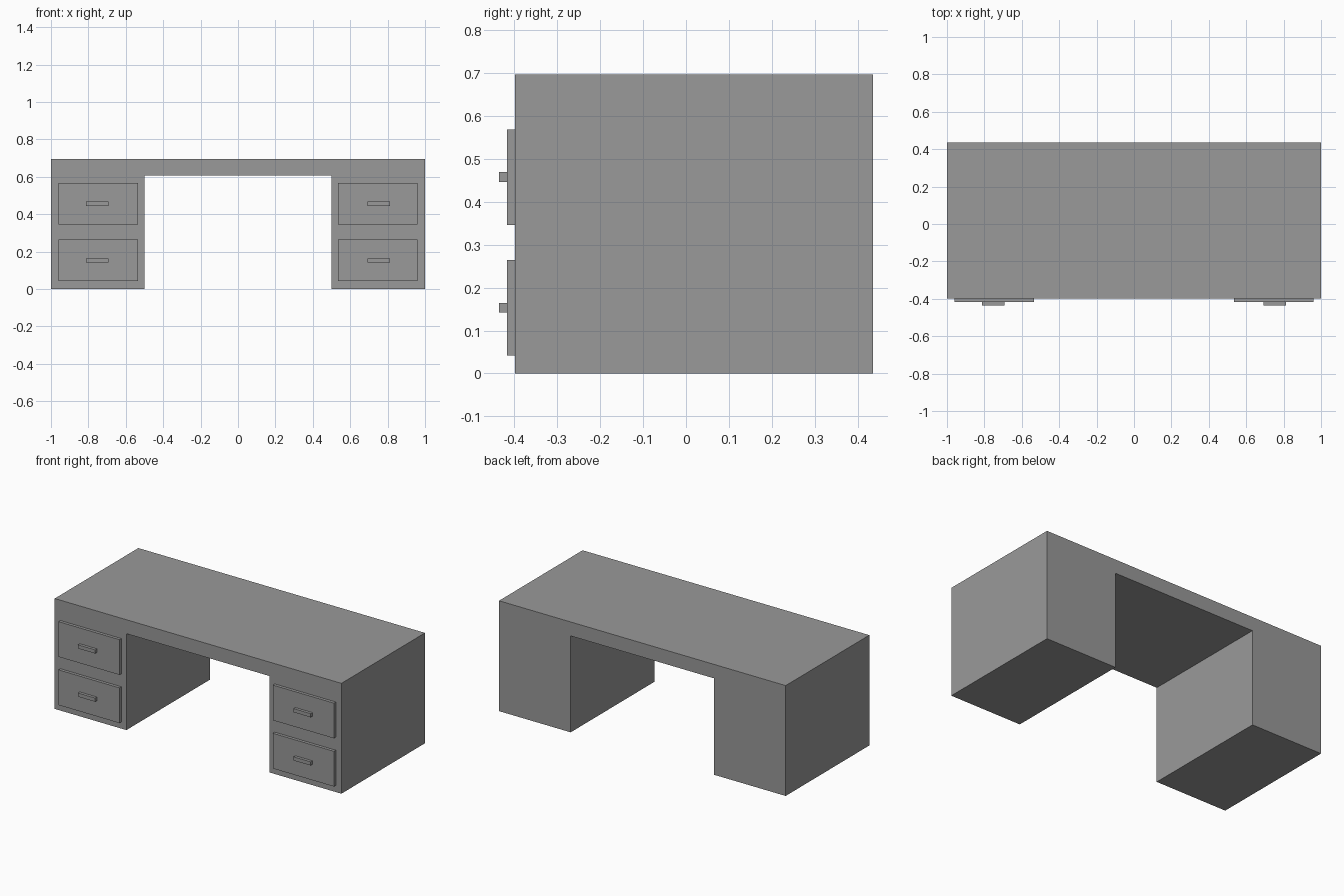
import bpy
import bmesh

cube = bpy.data.objects.get("Cube")
if cube:
    bpy.data.objects.remove(cube, do_unlink=True)

# Single flat grey for the whole desk
grey = bpy.data.materials.new("grey")
grey.use_nodes = True
colour = (0.32, 0.32, 0.32, 1)
grey.diffuse_color = colour
grey.node_tree.nodes["Principled BSDF"].inputs["Base Color"].default_value = colour


def extrude_profile(name, profile, y_front, y_back):
    """Extrude an (x, z) outline from y_front to y_back."""
    bm = bmesh.new()
    face = bm.faces.new([bm.verts.new((x, y_front, z)) for x, z in profile])
    result = bmesh.ops.extrude_face_region(bm, geom=[face])
    moved = [v for v in result["geom"] if isinstance(v, bmesh.types.BMVert)]
    bmesh.ops.translate(bm, verts=moved, vec=(0, y_back - y_front, 0))
    bmesh.ops.recalc_face_normals(bm, faces=bm.faces)
    mesh = bpy.data.meshes.new(name)
    bm.to_mesh(mesh)
    bm.free()
    mesh.materials.append(grey)
    obj = bpy.data.objects.new(name, mesh)
    bpy.context.collection.objects.link(obj)
    return obj


def box(name, x, z, width, height, y_front, y_back):
    w, h = width / 2, height / 2
    corners = [(x - w, z - h), (x + w, z - h), (x + w, z + h), (x - w, z + h)]
    return extrude_profile(name, corners, y_front, y_back)


FRONT, BACK = -0.398, 0.435
HEIGHT, KNEE_HEIGHT, KNEE_HALF = 0.696, 0.608, 0.5

# Body: top slab and both pedestals as one arch-shaped block
right_half = [(KNEE_HALF, KNEE_HEIGHT), (KNEE_HALF, 0), (1, 0), (1, HEIGHT)]
outline = right_half + [(-x, z) for x, z in reversed(right_half)]
extrude_profile("desk_body", outline, FRONT, BACK)

# Drawer fronts with bar handles, two on each pedestal
for side, sign in (("left", 1), ("right", -1)):
    for level, z in (("lower", 0.153), ("upper", 0.457)):
        box(f"{side}_{level}_drawer", sign * 0.748, z, 0.426, 0.222, -0.417, FRONT)
        box(f"{side}_{level}_handle", sign * 0.752, z, 0.12, 0.023, BACK * -1, -0.417)
